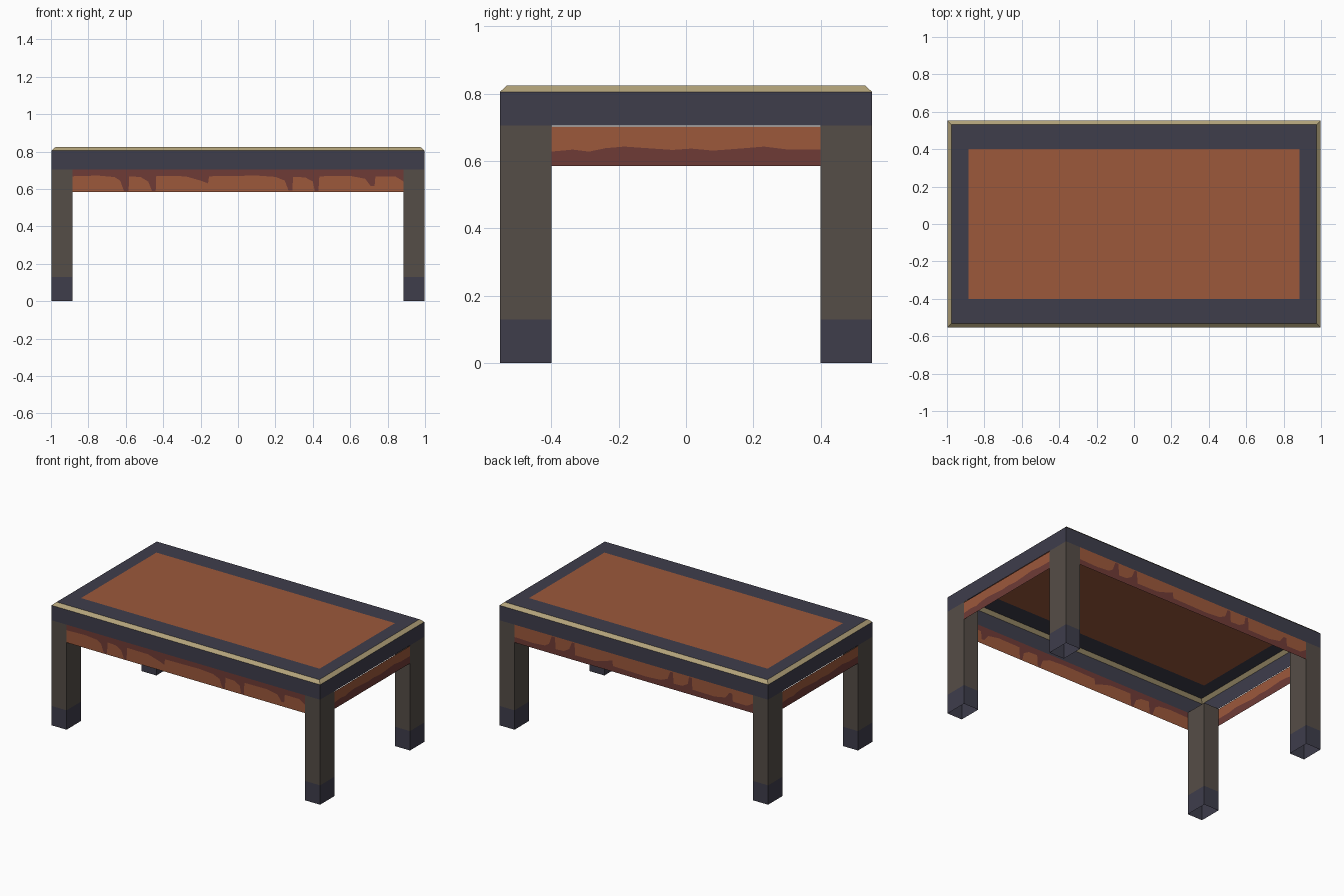
import bpy, bmesh
from mathutils import Vector

if "Cube" in bpy.data.objects:
    bpy.data.objects.remove(bpy.data.objects["Cube"])


def material(name, rgb):
    lin = [((c / 255 + 0.055) / 1.055) ** 2.4 for c in rgb]
    m = bpy.data.materials.new(name)
    m.diffuse_color = (*lin, 1)
    m.use_nodes = True
    m.node_tree.nodes["Principled BSDF"].inputs["Base Color"].default_value = m.diffuse_color
    return m


SLATE = material("dark slate", (62, 61, 75))
TAN = material("pale trim", (178, 162, 122))
RUST = material("rust wood", (156, 88, 59))
MAROON = material("maroon stain", (111, 59, 54))
TAUPE = material("taupe leg", (85, 77, 71))


def finish(name, bm, mats):
    me = bpy.data.meshes.new(name)
    bm.to_mesh(me)
    bm.free()
    for m in mats:
        me.materials.append(m)
    ob = bpy.data.objects.new(name, me)
    bpy.context.collection.objects.link(ob)
    return ob


def stacked_rects(name, rects, mats, cap=None):
    """Bridge rectangles (x0, x1, y0, y1, z); section i takes material mats[i]."""
    bm = bmesh.new()
    rings = [[bm.verts.new(p) for p in ((x0, y0, z), (x1, y0, z), (x1, y1, z), (x0, y1, z))]
             for x0, x1, y0, y1, z in rects]
    used = list(dict.fromkeys(mats + ([cap] if cap else [])))
    for a, b, m in zip(rings, rings[1:], mats):
        for i in range(4):
            j = (i + 1) % 4
            bm.faces.new((a[i], a[j], b[j], b[i])).material_index = used.index(m)
    if cap:
        bm.faces.new(rings[-1]).material_index = used.index(cap)
    return finish(name, bm, used)


def apron(name, p0, p1, low, high, line, lower, upper):
    """Thin board from p0 to p1, split in two colours along a wavy line of (t, z)."""
    bm = bmesh.new()
    p0, p1 = Vector(p0), Vector(p1)
    cols = []
    for t, z in line:
        p = p0.lerp(p1, t)
        cols.append([bm.verts.new((p.x, p.y, h)) for h in (low, z, high)])
    for a, b in zip(cols, cols[1:]):
        for k in range(2):
            bm.faces.new((a[k], b[k], b[k + 1], a[k + 1])).material_index = k
    return finish(name, bm, [lower, upper])


X, Y = 0.997, 0.553        # outer half sizes
LX, LY = 0.886, 0.40       # inner leg edges
RIM, TRIM, TOP = 0.705, 0.805, 0.825
IN = 0.022


def rect(x, y, z):
    return (-x, x, -y, y, z)


# Hollow table top: band, bevelled trim, frame and inlaid panel
stacked_rects("table_top",
              [rect(X, Y, RIM), rect(X, Y, TRIM), rect(X - IN, Y - IN, TOP), rect(LX, LY, TOP)],
              [SLATE, TAN, SLATE], RUST)

# Legs with dark feet
for sx, nx in ((-1, "left"), (1, "right")):
    for sy, ny in ((-1, "front"), (1, "back")):
        xs, ys = sorted((sx * LX, sx * X)), sorted((sy * LY, sy * Y))
        stacked_rects(f"{ny}_{nx}_leg", [(*xs, *ys, z) for z in (0, 0.13, RIM)], [SLATE, TAUPE])

# Front apron: stain runs down from the top in drips
LOW = 0.585
drips = [(-0.886, 0.668), (-0.75, 0.672), (-0.66, 0.664), (-0.63, 0.645), (-0.61, 0.59),
         (-0.585, 0.59), (-0.582, 0.668), (-0.52, 0.664), (-0.48, 0.64), (-0.46, 0.59),
         (-0.44, 0.59), (-0.437, 0.67), (-0.28, 0.668), (-0.2, 0.645), (-0.16, 0.63),
         (-0.155, 0.668), (0.1, 0.672), (0.2, 0.665), (0.25, 0.645), (0.27, 0.592),
         (0.29, 0.592), (0.295, 0.665), (0.36, 0.662), (0.4, 0.64), (0.41, 0.59),
         (0.43, 0.59), (0.435, 0.668), (0.6, 0.67), (0.68, 0.655), (0.71, 0.615),
         (0.73, 0.615), (0.735, 0.668), (0.84, 0.668), (0.886, 0.64)]
apron("front_apron", (-LX, -Y), (LX, -Y), LOW, RIM,
      [((x + LX) / (2 * LX), z) for x, z in drips], RUST, MAROON)

# Back apron: the same drips turned upside down
apron("back_apron", (LX, Y), (-LX, Y), LOW, RIM,
      [((x + LX) / (2 * LX), LOW + RIM - z) for x, z in drips], MAROON, RUST)

# Side aprons: low wavy stain along the bottom
wave = [(0, 0.628), (0.08, 0.634), (0.14, 0.628), (0.2, 0.638), (0.27, 0.643), (0.36, 0.638),
        (0.45, 0.633), (0.52, 0.637), (0.6, 0.631), (0.7, 0.637), (0.79, 0.643),
        (0.88, 0.634), (1, 0.634)]
for s, n in ((-1, "left"), (1, "right")):
    apron(f"{n}_apron", (s * X, -s * LY), (s * X, s * LY), LOW, 0.702, wave, MAROON, RUST)
